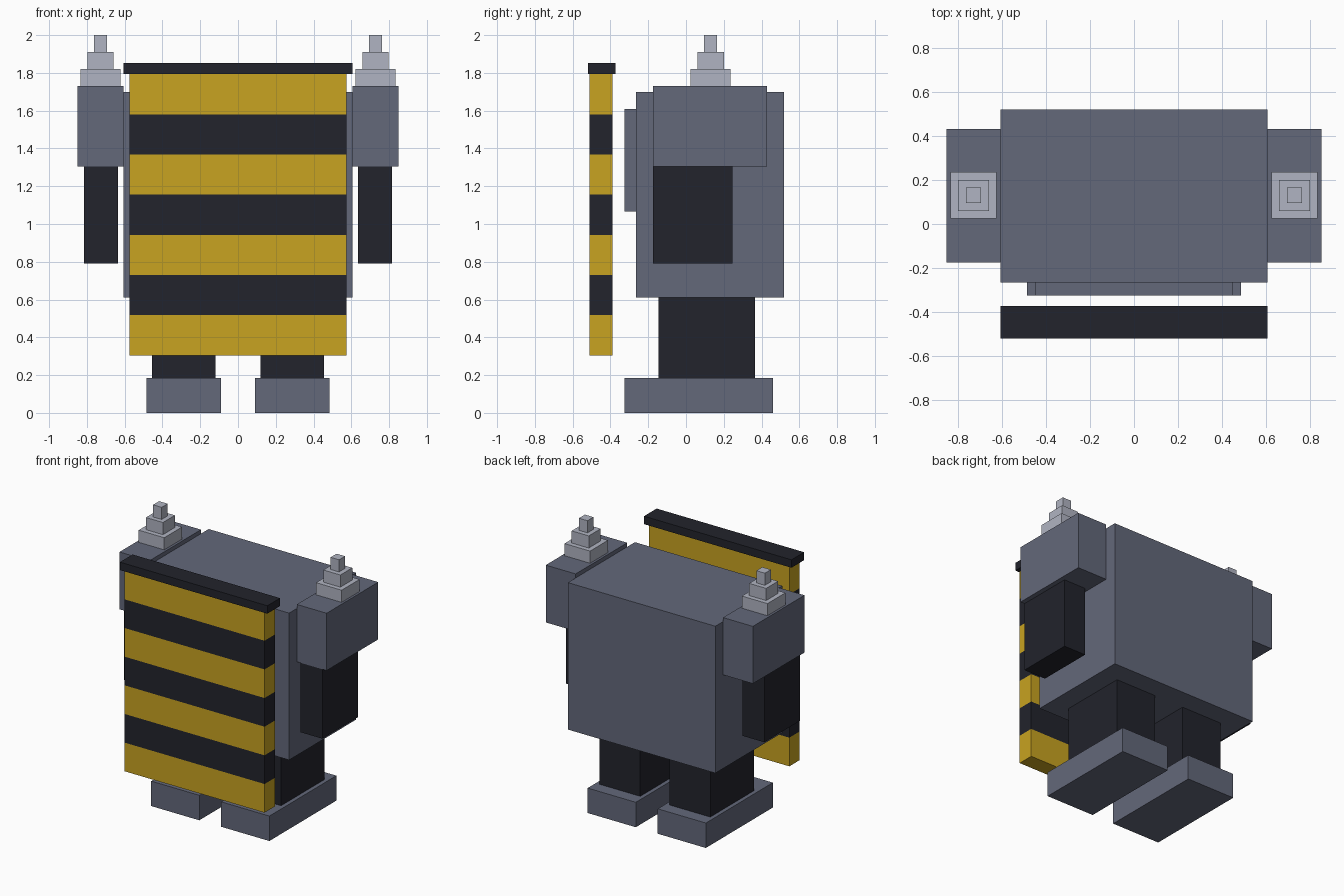
import bpy, bmesh
from mathutils import Vector

if "Cube" in bpy.data.objects:
    bpy.data.objects.remove(bpy.data.objects["Cube"])


def material(name, rgb):
    m = bpy.data.materials.new(name)
    m.diffuse_color = (*rgb, 1)
    m.use_nodes = True
    m.node_tree.nodes["Principled BSDF"].inputs["Base Color"].default_value = m.diffuse_color
    return m


GREY = material("slate grey", (0.125, 0.138, 0.195))
DARK = material("near black", (0.016, 0.017, 0.025))
YELLOW = material("warning yellow", (0.578, 0.366, 0.015))
PALE = material("pale steel", (0.434, 0.456, 0.539))


def box(name, x, y, z, *mats):
    """Box from three (min, max) ranges."""
    lo, hi = Vector((x[0], y[0], z[0])), Vector((x[1], y[1], z[1]))
    bm = bmesh.new()
    bmesh.ops.create_cube(bm, size=1)
    bmesh.ops.scale(bm, vec=hi - lo, verts=bm.verts)
    bmesh.ops.translate(bm, vec=(lo + hi) / 2, verts=bm.verts)
    me = bpy.data.meshes.new(name)
    bm.to_mesh(me)
    bm.free()
    for m in mats:
        me.materials.append(m)
    ob = bpy.data.objects.new(name, me)
    bpy.context.collection.objects.link(ob)
    return ob


def pair(name, x, y, z, mat):
    """The same box on both sides of the body."""
    box(name + "_right", x, y, z, mat)
    box(name + "_left", (-x[1], -x[0]), y, z, mat)


# Body and chest plate
box("torso", (-0.605, 0.605), (-0.265, 0.52), (0.61, 1.70), GREY)
box("chest_plate", (-0.45, 0.45), (-0.325, -0.265), (1.065, 1.61), GREY)

# Limbs
pair("foot", (0.09, 0.485), (-0.325, 0.46), (0, 0.185), GREY)
pair("leg", (0.12, 0.455), (-0.145, 0.365), (0.185, 0.61), DARK)
pair("arm", (0.635, 0.815), (-0.175, 0.245), (0.79, 1.305), DARK)
pair("shoulder", (0.605, 0.85), (-0.175, 0.43), (1.305, 1.73), GREY)

# Stepped shoulder spikes
for i, r in enumerate((0.105, 0.07, 0.035)):
    z = 1.73 + 0.09 * i
    pair(f"spike_step_{i + 1}", (0.728 - r, 0.728 + r),
         (0.13 - r, 0.13 + r), (z, z + 0.09), PALE)

# Striped shield: one slab cut into seven bands coloured by height
BOTTOM, TOP, BANDS = 0.305, 1.793, 7
step = (TOP - BOTTOM) / BANDS
shield = box("shield", (-0.575, 0.575), (-0.51, -0.39), (BOTTOM, TOP), YELLOW, DARK)
bm = bmesh.new()
bm.from_mesh(shield.data)
for i in range(1, BANDS):
    bmesh.ops.bisect_plane(bm, geom=bm.verts[:] + bm.edges[:] + bm.faces[:],
                           plane_co=(0, 0, BOTTOM + i * step), plane_no=(0, 0, 1))
for f in bm.faces:
    band = int((f.calc_center_median().z - BOTTOM) / step)
    f.material_index = 1 if abs(f.normal.z) < 0.5 and band % 2 else 0
bm.to_mesh(shield.data)
bm.free()

# Shield top rail
box("shield_rail", (-0.605, 0.605), (-0.52, -0.372), (TOP, 1.852), DARK)
